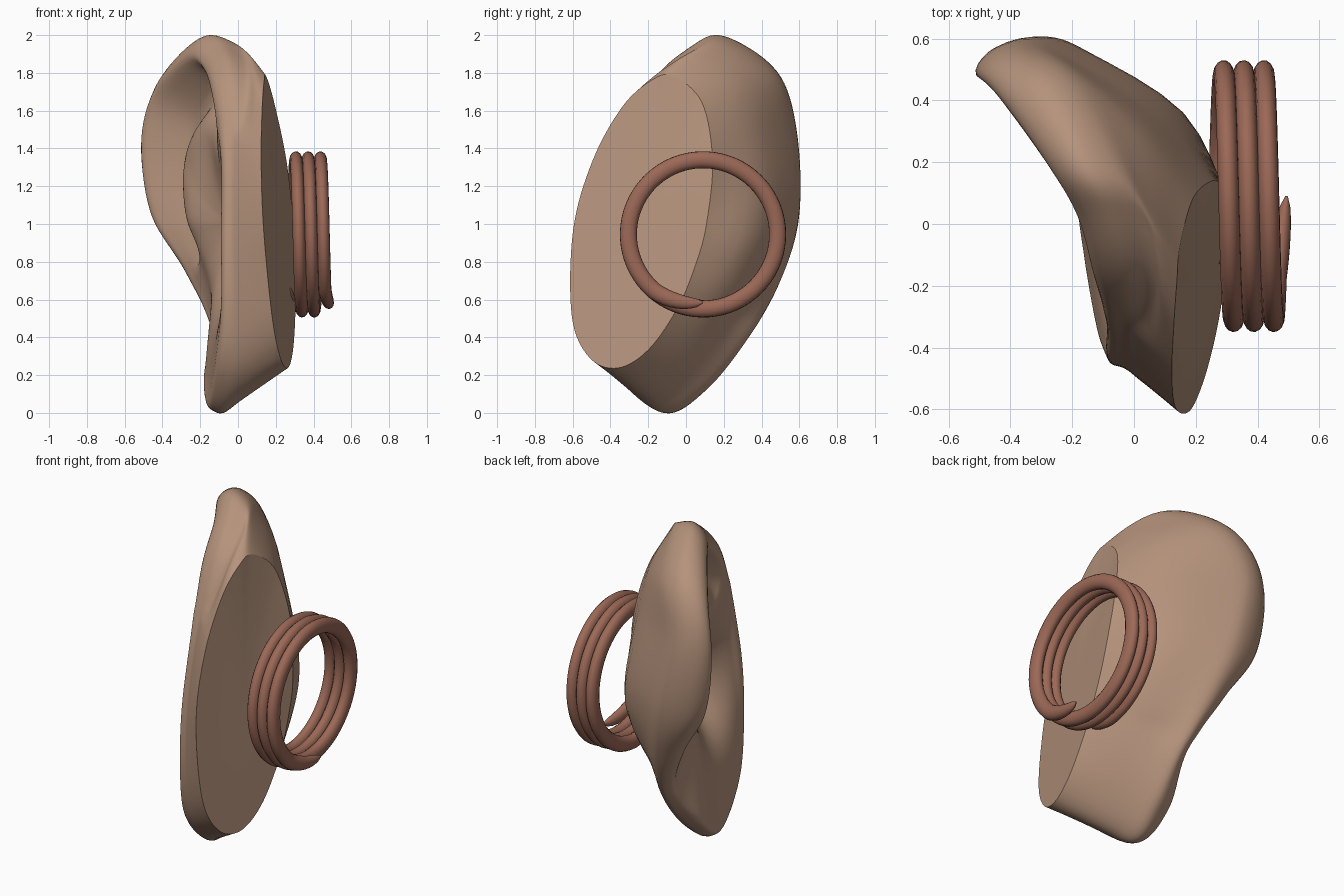
import bpy, bmesh, math
from math import sin, cos, radians, exp, pi

if "Cube" in bpy.data.objects:
    bpy.data.objects.remove(bpy.data.objects["Cube"])


def material(name, rgb):
    m = bpy.data.materials.new(name)
    m.diffuse_color = (*rgb, 1)
    m.use_nodes = True
    m.node_tree.nodes["Principled BSDF"].inputs["Base Color"].default_value = m.diffuse_color
    return m


def catmull(a, b, c, d, t):
    return [0.5 * (2 * q + (r - p) * t + (2 * p - 5 * q + 4 * r - s) * t * t
                   + (3 * q - p - 3 * r + s) * t ** 3)
            for p, q, r, s in zip(a, b, c, d)]


def smooth_loop(pts, n):
    k = len(pts)
    return [catmull(pts[i - 1], pts[i], pts[(i + 1) % k], pts[(i + 2) % k], j / n)
            for i in range(k) for j in range(n)]


def smooth_path(pts, n):
    p = [pts[0]] + pts + [pts[-1]]
    out = [catmull(*p[i:i + 4], j / n) for i in range(len(pts) - 1) for j in range(n)]
    return out + [list(pts[-1])]


def mix(a, b, t):
    return [p * (1 - t) + q * t for p, q in zip(a, b)]


# Ear outline stations: y, z, x of the rim, x of the rim crest, angle on the cut face
stations = [
    (0.60, 1.05, -0.27, -0.455, 0), (0.585, 1.50, -0.37, -0.51, 25),
    (0.48, 1.81, -0.29, -0.44, 55), (0.20, 1.995, -0.16, -0.27, 87),
    (0.02, 1.935, -0.08, -0.18, 105), (-0.19, 1.74, -0.03, -0.13, 128),
    (-0.35, 1.38, -0.03, -0.09, 155), (-0.45, 0.93, -0.03, -0.09, 183),
    (-0.46, 0.50, -0.03, -0.09, 220), (-0.36, 0.20, -0.05, -0.12, 248),
    (-0.12, 0.00, -0.08, -0.16, 275), (0.10, 0.12, -0.06, -0.18, 300),
    (0.32, 0.39, -0.06, -0.14, 325), (0.50, 0.70, -0.15, -0.28, 345)]
CY, CZ = 0.02, 1.0


def cut_point(deg):
    t = radians(deg)
    y, z = -0.24 + 0.15 * sin(t) + 0.35 * cos(t), 1.01 + 0.775 * sin(t)
    dip = 0.035 * max(0, cos(t - radians(65))) ** 4
    return y, z, 0.371 + 0.23 * y - 0.101 * z - dip


def inner(ky, kz, kx, s):
    """Point of the hollow front: s = 1 on the crest, 0 at the middle."""
    y, z = CY + s * (ky - CY), CZ + s * (kz - CZ)
    a = math.atan2(kz - CZ, ky - CY)
    up = max(0, sin(a))
    w = max(0, cos((a - radians(38)) * 1.2)) ** 0.7
    b = s ** 1.35
    x = kx * b - 0.12 * (1 - b)
    x += 0.17 * w * exp(-((s - 0.74 - 0.06 * up) / 0.14) ** 2)                 # groove in rim
    x += 0.23 * exp(-((y + 0.14) / 0.15) ** 2 - ((z - 0.88) / 0.28) ** 2)      # ear bowl
    x -= 0.05 * exp(-((y - 0.17) / 0.09) ** 2 - ((z - 1.0) / 0.35) ** 2)       # inner ridge
    return [x, y, z]


# Ear: each column runs from the flat cut face, round the rim, to the middle
loop = smooth_loop([(*s[:4], *cut_point(s[4])) for s in stations], 8)
columns = []
for y, z, x, kx, qy, qz, qx in loop:
    d = math.hypot(y - CY, z - CZ)
    back = max(0, (y - CY) / d) ** 1.5
    h = max(0, cos(math.atan2(z - CZ, y - CY) - radians(35))) ** 0.7

    def inset(depth, px):
        f = (d - depth) / d
        return [px, CY + f * (y - CY), CZ + f * (z - CZ)]

    cut, rim = [qx, qy, qz], [x, y, z]
    rear = mix(mix(rim, cut, 0.25), inset(0.04, x + 0.13), h)
    mid = mix(cut, rear, 0.5)
    mid = [mid[0] + 0.07 * back, mid[1] + 0.04 * back, mid[2] + 0.02 * h]
    deep = 0.055 + 0.085 * h
    crest = inset(deep, kx)
    outer = inset(deep * 0.35, 0.25 * x + 0.75 * kx)
    edge = inner(crest[1], crest[2], kx, 0.92)
    path = smooth_path([cut, mid, rear, rim, outer, crest, edge], 4)
    path += [inner(crest[1], crest[2], kx, 0.92 - 0.04 * i) for i in range(1, 22)]
    columns.append(path)

bm = bmesh.new()
grid = [[bm.verts.new(p) for p in col] for col in columns]
centre = bm.verts.new(inner(CY + 1, CZ, -0.3, 0))
cap = bm.verts.new((0.371 - 0.23 * 0.24 - 0.101 * 1.01, -0.24, 1.01))
n = len(grid)
cap_faces = []
for i in range(n):
    a, b = grid[i], grid[(i + 1) % n]
    for j in range(len(a) - 1):
        bm.faces.new((a[j], a[j + 1], b[j + 1], b[j]))
    bm.faces.new((a[-1], centre, b[-1]))
    bm.faces.new((cap, a[0], b[0]))
bmesh.ops.recalc_face_normals(bm, faces=bm.faces)
for f in bm.faces:
    f.smooth = True
# Crisp border round the cut face
for i in range(n):
    bm.edges.get((grid[i][0], grid[(i + 1) % n][0])).smooth = False
mesh = bpy.data.meshes.new("ear")
bm.to_mesh(mesh)
bm.free()
ear = bpy.data.objects.new("ear", mesh)
bpy.context.collection.objects.link(ear)
mesh.materials.append(material("skin", (0.46, 0.29, 0.20)))

# Coil behind the ear: three turns of oval wire with tapered ends
START, END, TAPER = -127, 990, 40
SQUASH = 0.75
curve = bpy.data.curves.new("coil", 'CURVE')
curve.dimensions = '3D'
curve.bevel_depth = 0.045
curve.bevel_resolution = 5
curve.use_fill_caps = True
steps = 220
spline = curve.splines.new('POLY')
spline.points.add(steps)
for i, p in enumerate(spline.points):
    deg = START + (END - START) * i / steps
    t = radians(deg)
    e0 = max(0, 1 - (deg - START) / TAPER)
    e1 = max(0, 1 - (END - deg) / TAPER)
    e = max(e0, e1)
    r = 0.395 - 0.035 * e
    x = 0.29 + 0.065 * t / (2 * pi) + 0.025 * e1 + 0.01 * e0
    p.co = (x / SQUASH, 0.09 + r * cos(t), 0.945 + r * sin(t), 1)
    p.radius = max(0.12, math.sqrt(1 - e * e))
coil = bpy.data.objects.new("coil", curve)
bpy.context.collection.objects.link(coil)
curve.materials.append(material("coil_brown", (0.33, 0.14, 0.095)))
coil.scale.x = SQUASH
bpy.ops.object.select_all(action='DESELECT')
coil.select_set(True)
bpy.context.view_layer.objects.active = coil
bpy.ops.object.convert(target='MESH')
bpy.ops.object.transform_apply(location=False, rotation=False, scale=True)
bpy.ops.object.shade_smooth_by_angle(angle=radians(50))
